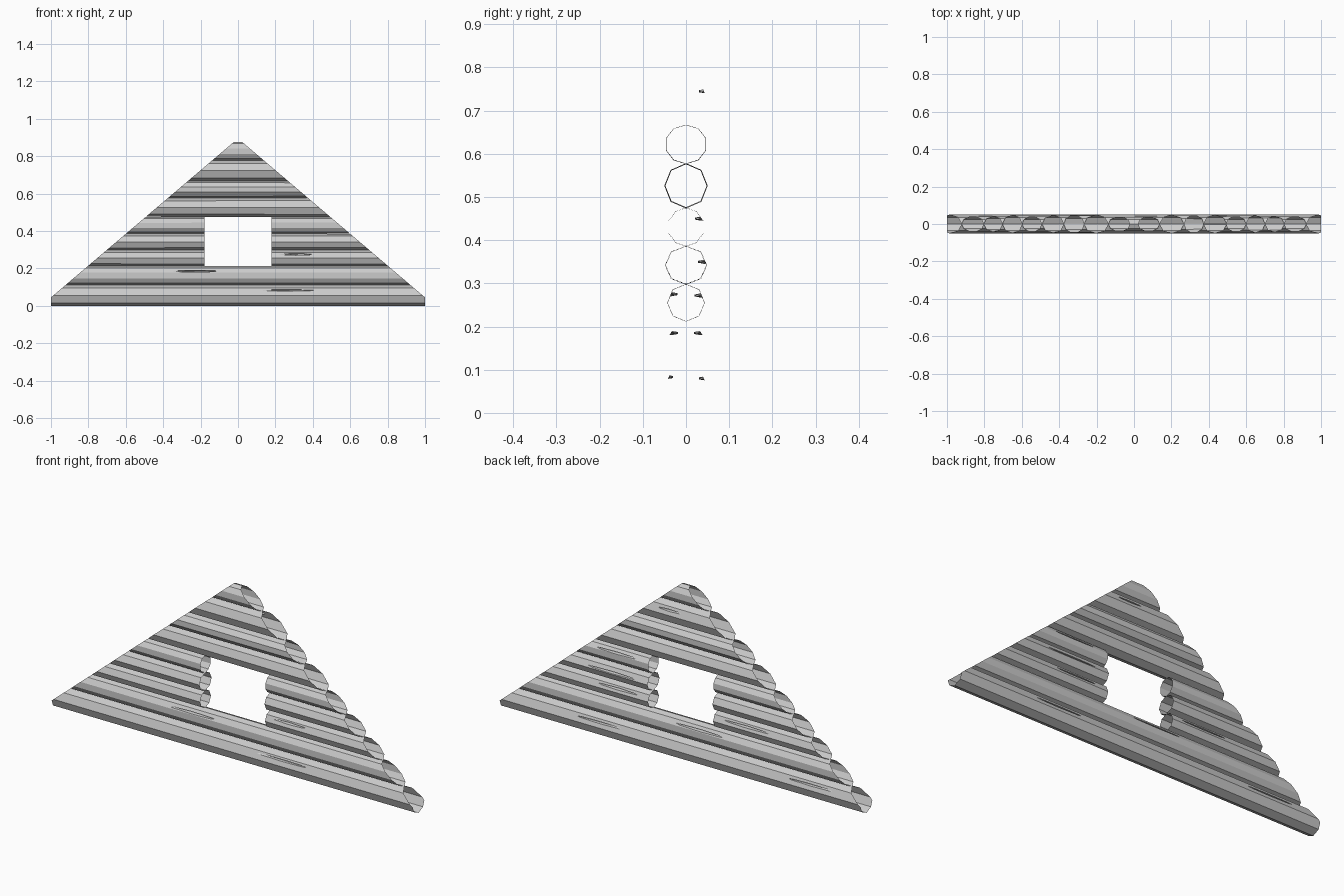
import bpy, bmesh, math
from mathutils import Vector

cube = bpy.data.objects.get("Cube")
if cube:
    bpy.data.objects.remove(cube, do_unlink=True)

grey = bpy.data.materials.new("plain grey")
grey.use_nodes = True
grey.diffuse_color = (0.6, 0.6, 0.6, 1)
grey.node_tree.nodes["Principled BSDF"].inputs["Base Color"].default_value = (0.6, 0.6, 0.6, 1)

SLOPE, APEX, WINDOW = 0.85, 0.895, 0.18


def add_object(name, bm):
    mesh = bpy.data.meshes.new(name)
    bm.to_mesh(mesh)
    bm.free()
    mesh.materials.append(grey)
    obj = bpy.data.objects.new(name, mesh)
    bpy.context.collection.objects.link(obj)
    return obj


def log_prism(x0, x1, bottom, top, half_depth, sides, taper):
    """Closed many-sided log along x, with one corner upward."""
    bm = bmesh.new()
    zc, rz = (bottom + top) / 2, (top - bottom) / 2
    ry = half_depth / (math.cos(math.pi / sides) if sides % 4 else 1)
    rings = []
    for x in (x0, x1):
        s = 1 + taper * x
        rings.append([bm.verts.new((x, ry * s * math.sin(a), zc + rz * s * math.cos(a)))
                      for a in (math.tau * k / sides for k in range(sides))])
    for k in range(sides):
        j = (k + 1) % sides
        bm.faces.new((rings[0][k], rings[0][j], rings[1][j], rings[1][k]))
    bm.faces.new(rings[0])
    bm.faces.new(rings[1])
    bmesh.ops.recalc_face_normals(bm, faces=bm.faces)
    return bm


def crack_cutter(x, y, z, length):
    """Thin spindle that opens a long split in a log."""
    bm = bmesh.new()
    bmesh.ops.create_icosphere(bm, subdivisions=1, radius=1)
    bmesh.ops.scale(bm, vec=(length / 2, 0.018, 0.005), verts=bm.verts)
    bmesh.ops.translate(bm, vec=(x, y, z), verts=bm.verts)
    cutter = add_object("crack_cutter", bm)
    cutter.hide_render = True
    return cutter


def make_log(name, x0, x1, shape, cracks):
    obj = add_object(name, log_prism(x0, x1, *shape))
    # splits in the wood
    cutters = [crack_cutter(*c) for c in cracks if x0 < c[0] < x1]
    for c in cutters:
        mod = obj.modifiers.new("crack", 'BOOLEAN')
        mod.operation, mod.solver, mod.object = 'DIFFERENCE', 'EXACT', c
    bpy.context.view_layer.update()
    dg = bpy.context.evaluated_depsgraph_get()
    bm = bmesh.new()
    bm.from_mesh(obj.evaluated_get(dg).to_mesh())
    obj.modifiers.clear()
    for c in cutters:
        bpy.data.objects.remove(c, do_unlink=True)
    # hollow ends, trimmed to the roof pitch
    caps = [f for f in bm.faces if abs(f.normal.x) > 0.99]
    bmesh.ops.delete(bm, geom=caps, context='FACES')
    for side in (-1, 1):
        for point, normal in (((0, 0, APEX), (side * SLOPE, 0, 1)), ((side, 0, 0), (side, 0, 0))):
            bmesh.ops.bisect_plane(bm, geom=bm.verts[:] + bm.edges[:] + bm.faces[:],
                                   plane_co=Vector(point), plane_no=Vector(normal).normalized(),
                                   clear_outer=True)
    bm.to_mesh(obj.data)
    bm.free()


# bottom, top, half depth, sides, taper
logs = [
    (0.0, 0.112, 0.05, 8, 0),
    (0.112, 0.212, 0.04, 10, 0),
    (0.212, 0.298, 0.043, 8, 0.02),
    (0.298, 0.386, 0.048, 8, -0.03),
    (0.386, 0.475, 0.04, 10, 0.02),
    (0.475, 0.577, 0.049, 8, 0.06),
    (0.577, 0.667, 0.046, 10, -0.04),
    (0.667, 0.778, 0.05, 8, 0),
    (0.778, 0.876, 0.038, 10, 0),
]
# x, y, z, length of each split, keyed by log number
cracks = {
    1: [(0.27, -0.045, 0.083, 0.34), (0.45, 0.045, 0.08, 0.3), (-0.72, 0.045, 0.08, 0.3)],
    2: [(-0.23, -0.034, 0.185, 0.28), (-0.1, 0.034, 0.185, 0.3)],
    3: [(0.31, -0.035, 0.275, 0.2), (0.35, 0.035, 0.272, 0.25), (-0.36, 0.035, 0.272, 0.28)],
    4: [(0.38, 0.043, 0.35, 0.3)],
    5: [(0.36, 0.036, 0.45, 0.25)],
    8: [(0.06, 0.045, 0.745, 0.15)],
}

for i, shape in enumerate(logs, 1):
    splits = cracks.get(i, [])
    if 3 <= i <= 5:  # logs interrupted by the window
        make_log(f"wall_log_{i}_right", -1.1, -WINDOW, shape, splits)
        make_log(f"wall_log_{i}_left", WINDOW, 1.1, shape, splits)
    else:
        make_log(f"wall_log_{i}", -1.1, 1.1, shape, splits)
